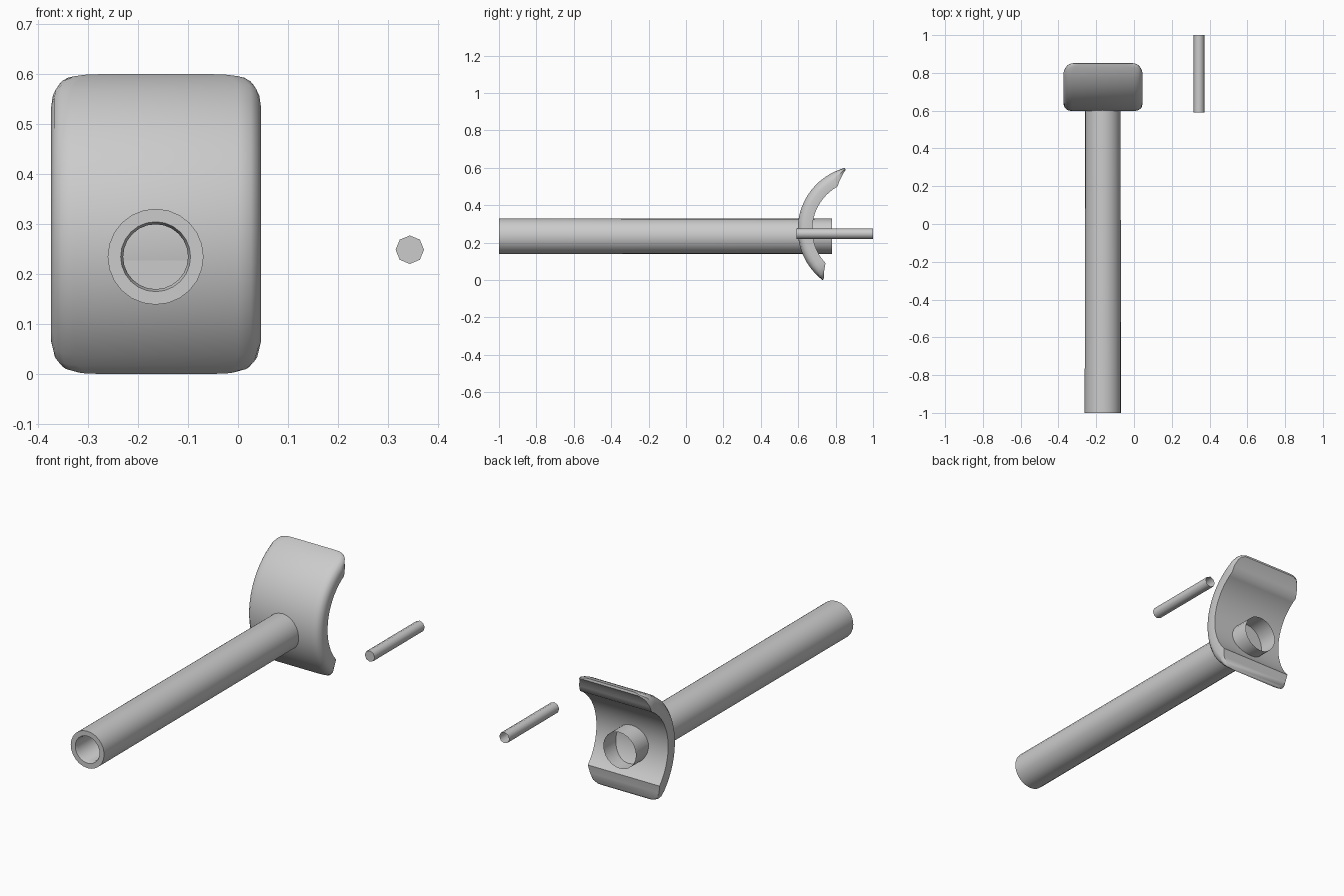
import bpy, bmesh, math
from math import sin, cos, radians

if "Cube" in bpy.data.objects:
    bpy.data.objects.remove(bpy.data.objects["Cube"])

grey = bpy.data.materials.new("plain_grey")
grey.diffuse_color = (0.6, 0.6, 0.6, 1)
grey.use_nodes = True
grey.node_tree.nodes["Principled BSDF"].inputs["Base Color"].default_value = grey.diffuse_color


def finish(name, bm, angle=35, recalc=True):
    if recalc:
        bmesh.ops.recalc_face_normals(bm, faces=bm.faces)
    mesh = bpy.data.meshes.new(name)
    bm.to_mesh(mesh)
    bm.free()
    mesh.materials.append(grey)
    ob = bpy.data.objects.new(name, mesh)
    bpy.context.collection.objects.link(ob)
    bpy.ops.object.select_all(action='DESELECT')
    ob.select_set(True)
    bpy.context.view_layer.objects.active = ob
    bpy.ops.object.shade_smooth_by_angle(angle=radians(angle))
    return ob


def lathe_y(name, cx, cz, profile, sides, cap_first=False, cap_last=False, angle=35):
    """Rings of (radius, y) skinned around an axis parallel to y."""
    bm = bmesh.new()
    rings = [[bm.verts.new((cx + r * cos(2 * math.pi * i / sides), y,
                            cz + r * sin(2 * math.pi * i / sides)))
              for i in range(sides)] for r, y in profile]
    for a, b in zip(rings, rings[1:]):
        for i in range(sides):
            j = (i + 1) % sides
            bm.faces.new((a[i], b[i], b[j], a[j]))
    if cap_first:
        bm.faces.new(rings[0])
    if cap_last:
        bm.faces.new(rings[-1][::-1])
    return finish(name, bm, angle, recalc=False)


# Long tube: bore floor, bore wall, lip, front rim, outer wall, open rear
lathe_y("long_tube", -0.165, 0.234,
        [(0.065, 0.6), (0.065, -0.985), (0.07, -1.0), (0.096, -1.0), (0.094, 0.78)][::-1],
        24, cap_last=True)

# Small loose pin, open at the rear
lathe_y("loose_pin", 0.344, 0.248, [(0.0285, 1.0), (0.0285, 0.59)], 8, cap_last=True, angle=50)

# Curved saddle plate: rounded section swept along an arc
CX, CY, CZ = -0.164, 0.938, 0.27
R_OUT, R_IN = 0.341, 0.263
T0, T1 = -52.5, 75.0
stations = [T0, -51, -48, -43] + [-43 + 104 * k / 18 for k in range(1, 18)] + [61, 66, 71, 73.5, T1]

bm = bmesh.new()
rings = []
for t in stations:
    end = min((t - T0) / 9.5, (T1 - t) / 14, 1)           # 0 at a tip, 1 in the body
    width = 0.16 + 0.05 * math.sqrt(1 - (1 - end) ** 2)    # rounded corners
    r_in = R_IN + (R_OUT - 0.012 - R_IN) * (1 - end)       # tapered tips
    thick = R_OUT - r_in
    b = min(0.04, thick * 0.5)
    half = [(width - 0.045, R_OUT), (width - 0.02, R_OUT - b * 0.15),
            (width - 0.006, R_OUT - b * 0.5), (width, R_OUT - b), (width - 0.004, r_in)]
    section = half + [(-x, r) for x, r in reversed(half)]
    a = radians(t)
    rings.append([bm.verts.new((CX + x, CY - r * cos(a), CZ + r * sin(a))) for x, r in section])
n = len(rings[0])
for a, b in zip(rings, rings[1:]):
    for i in range(n):
        j = (i + 1) % n
        bm.faces.new((a[i], a[j], b[j], b[i]))
bm.faces.new(rings[0])
bm.faces.new(rings[-1])
finish("saddle_plate", bm, 40)
